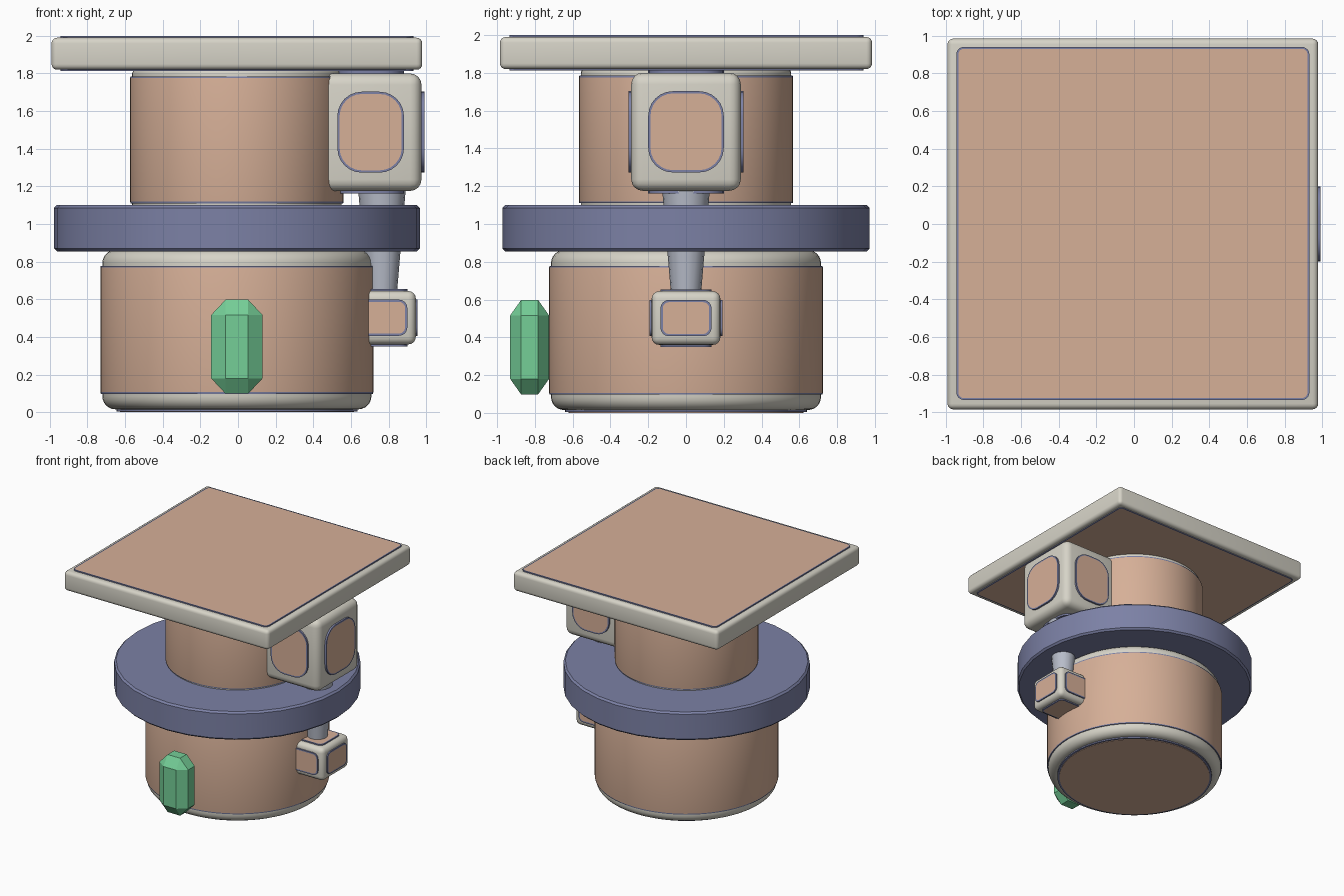
import bpy, bmesh, math
from mathutils import Vector

if "Cube" in bpy.data.objects:
    bpy.data.objects.remove(bpy.data.objects["Cube"])


def material(name, rgb):
    m = bpy.data.materials.new(name)
    m.diffuse_color = (*[(c / 255) ** 2.2 for c in rgb], 1)
    m.use_nodes = True
    m.node_tree.nodes["Principled BSDF"].inputs["Base Color"].default_value = m.diffuse_color
    return m


TAN = material("tan", (213, 174, 150))
CREAM = material("cream", (213, 210, 198))
BLUE = material("slate blue", (123, 128, 164))
STEEL = material("pale steel", (182, 187, 200))
GREEN = material("green", (116, 205, 150))
CX = -0.006  # axis of the slab, drums and disc


def finish(name, bm, mats, angle=40):
    bmesh.ops.recalc_face_normals(bm, faces=bm.faces)
    me = bpy.data.meshes.new(name)
    bm.to_mesh(me)
    bm.free()
    for m in mats:
        me.materials.append(m)
    ob = bpy.data.objects.new(name, me)
    bpy.context.collection.objects.link(ob)
    if angle:
        bpy.ops.object.select_all(action='DESELECT')
        ob.select_set(True)
        bpy.context.view_layer.objects.active = ob
        bpy.ops.object.shade_smooth_by_angle(angle=math.radians(angle))
    return ob


def lathe(name, profile, mats, x=CX, segments=64, rule=None):
    """Spin (radius, z) points about a vertical axis at x."""
    bm = bmesh.new()
    rings = [[bm.verts.new((x + r * math.cos(2 * math.pi * i / segments),
                            r * math.sin(2 * math.pi * i / segments), z))
              for i in range(segments)] for r, z in profile]
    for k, (a, b) in enumerate(zip(rings, rings[1:])):
        for i in range(segments):
            j = (i + 1) % segments
            f = bm.faces.new((a[i], a[j], b[j], b[i]))
            f.material_index = rule(k) if rule else 0
    bm.faces.new(rings[0])
    bm.faces.new(rings[-1])
    return finish(name, bm, mats)


def rounded_drum(r, z0, z1, b):
    arc = [(b * math.sin(t * math.pi / 12), b * math.cos(t * math.pi / 12)) for t in range(7)]
    low = [(r - b + s, z0 + b - c) for s, c in arc]
    return low + [(p, z0 + z1 - z) for p, z in reversed(low)]


def rounded_box(name, center, half, bevel):
    bm = bmesh.new()
    bmesh.ops.create_cube(bm, size=2)
    for v in bm.verts:
        v.co = Vector(center) + Vector([v.co[i] * half[i] for i in range(3)])
    bmesh.ops.bevel(bm, geom=bm.edges[:], offset=bevel, segments=4, profile=0.5, affect='EDGES')
    return finish(name, bm, [CREAM])


def panel(name, center, axis, sign, hu, hv, radius, rise, rim=0.012):
    """Rounded plate on a face: blue rim and wall, tan middle."""
    bm = bmesh.new()
    n = Vector([sign if i == axis else 0 for i in range(3)])
    u = Vector((0, 1, 0)) if axis == 0 else Vector((1, 0, 0))
    v = Vector((0, 1, 0)) if axis == 2 else Vector((0, 0, 1))

    def ring(shrink, height):
        out, r = [], radius - shrink
        for q, (su, sv) in enumerate(((1, 1), (-1, 1), (-1, -1), (1, -1))):
            for s in range(7):
                a = (q + s / 6) * math.pi / 2
                out.append(bm.verts.new(Vector(center) + n * height
                           + u * (su * (hu - radius) + r * math.cos(a))
                           + v * (sv * (hv - radius) + r * math.sin(a))))
        return out
    rings = [ring(0, -0.02), ring(0, rise), ring(rim, rise)]
    for a, b in zip(rings, rings[1:]):
        for i in range(len(a)):
            j = (i + 1) % len(a)
            bm.faces.new((a[i], a[j], b[j], b[i]))
    bm.faces.new(rings[-1]).material_index = 1
    return finish(name, bm, [BLUE, TAN], 30)


def panelled_box(name, c, half, bevel, inner, radius, rise):
    rounded_box(name, c, half, bevel)
    for axis in range(3):
        iu, iv = [i for i in range(3) if i != axis]
        for sign in (-1, 1):
            p = list(c)
            p[axis] += sign * half[axis]
            panel(name + "_panel", p, axis, sign, inner[iu], inner[iv], radius, rise)


# Square slab on top, with a panel above and below
rounded_box("top_slab", (CX, 0, 1.905), (0.985, 0.985, 0.085), 0.03)
panel("slab_top_panel", (CX, 0.003, 1.99), 2, 1, 0.938, 0.938, 0.04, 0.01, 0.01)
panel("slab_bottom_panel", (CX, 0.003, 1.82), 2, -1, 0.938, 0.938, 0.04, 0.007, 0.01)

# Drums: cream core with a tan sleeve edged in blue
for name, r, z0, z1, b, sr, s0, s1 in (
        ("lower_drum", 0.715, 0.015, 0.862, 0.07, 0.725, 0.097, 0.778),
        ("upper_drum", 0.557, 1.07, 1.825, 0.03, 0.567, 1.11, 1.785)):
    lathe(name, rounded_drum(r, z0, z1, b), [CREAM])
    e = 0.009
    lathe(name + "_sleeve",
          [(r - 0.02, s0), (sr - 0.002, s0), (sr, s0 + e), (sr, s1 - e),
           (sr - 0.002, s1), (r - 0.02, s1)],
          [TAN, BLUE], rule=lambda k: 0 if k == 2 else 1)

# Base plate under the lower drum
lathe("base_rim", [(0.64, 0.04), (0.64, 0.004), (0.6, 0.004)], [BLUE])
lathe("base_panel", [(0.622, 0.02), (0.622, 0.0)], [TAN])

# Wide middle disc with chamfered edges
lathe("middle_disc", [(0.957, 0.855), (0.972, 0.87), (0.972, 1.085), (0.957, 1.1)],
      [BLUE], segments=32)

# Side boxes joined by a tapered stem
panelled_box("upper_box", (0.705, 0, 1.488), (0.27, 0.29, 0.312), 0.06,
             (0.177, 0.2, 0.215), 0.13, 0.015)
panelled_box("lower_box", (0.77, 0, 0.502), (0.175, 0.182, 0.142), 0.04,
             (0.13, 0.135, 0.096), 0.045, 0.01)
lathe("stem", [(0.077, 0.6), (0.132, 1.25)], [STEEL], x=0.765, segments=16)

# Faceted crystal on the front
bm = bmesh.new()
for sx in (-1, 1):
    for sy in (-1, 1):
        for sz in (-1, 1):
            for x, y, z in ((0.137, 0.045, 0.168), (0.06, 0.103, 0.168), (0.06, 0.045, 0.25)):
                bm.verts.new((CX + sx * x, -0.828 + sy * y, 0.348 + sz * z))
bmesh.ops.convex_hull(bm, input=bm.verts[:])
bmesh.ops.dissolve_limit(bm, angle_limit=0.01, verts=bm.verts[:], edges=bm.edges[:])
finish("crystal", bm, [GREEN], 0)
